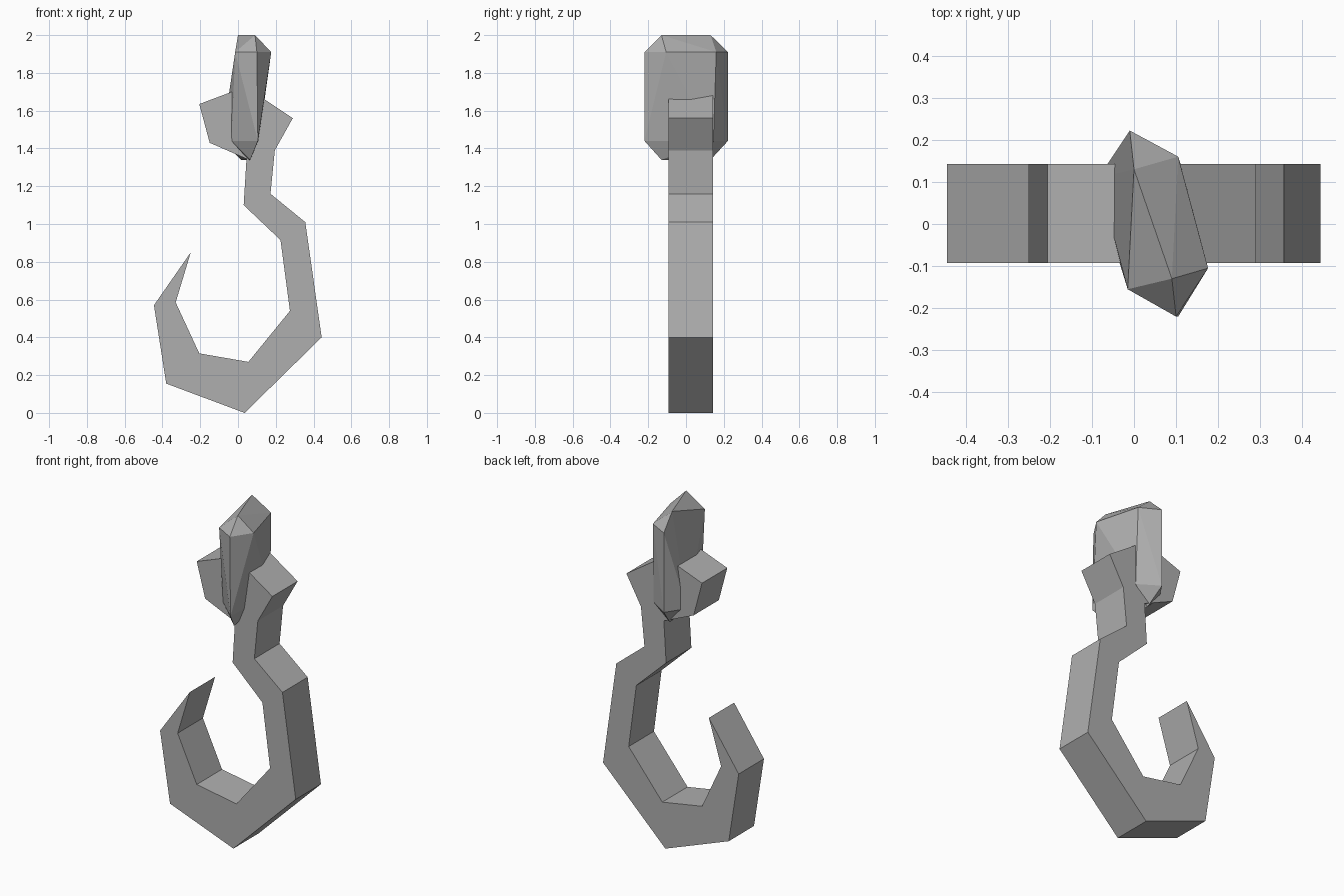
import bpy, bmesh

if "Cube" in bpy.data.objects:
    bpy.data.objects.remove(bpy.data.objects["Cube"])

# Dark grey metal shared by both parts
metal = bpy.data.materials.new("dark_metal")
metal.diffuse_color = (0.43, 0.43, 0.43, 1)
metal.use_nodes = True
metal.node_tree.nodes["Principled BSDF"].inputs["Base Color"].default_value = metal.diffuse_color


def new_object(name, bm):
    bmesh.ops.recalc_face_normals(bm, faces=bm.faces[:])
    mesh = bpy.data.meshes.new(name)
    bm.to_mesh(mesh)
    bm.free()
    mesh.materials.append(metal)
    obj = bpy.data.objects.new(name, mesh)
    bpy.context.collection.objects.link(obj)
    return obj


def extruded_profile(name, points, y0, y1):
    bm = bmesh.new()
    face = bm.faces.new([bm.verts.new((x, y0, z)) for x, z in points])
    ext = bmesh.ops.extrude_face_region(bm, geom=[face], use_keep_orig=True)
    moved = [g for g in ext["geom"] if isinstance(g, bmesh.types.BMVert)]
    bmesh.ops.translate(bm, verts=moved, vec=(0, y1 - y0, 0))
    return new_object(name, bm)


def faceted_lump(name, rings):
    # convex solid through stacked rings of (height, [(x, y), ...])
    bm = bmesh.new()
    for z, ring in rings:
        for x, y in ring:
            bm.verts.new((x, y, z))
    bmesh.ops.convex_hull(bm, input=bm.verts[:])
    bmesh.ops.dissolve_limit(bm, angle_limit=0.02, verts=bm.verts[:], edges=bm.edges[:])
    return new_object(name, bm)


# Hook with bent shank and flared eye
extruded_profile("hook", [
    (-0.25, 0.85), (-0.445, 0.57), (-0.38, 0.155), (0.035, 0.0),
    (0.443, 0.40), (0.356, 1.01), (0.172, 1.16), (0.195, 1.39),
    (0.29, 1.56), (0.04, 1.727), (-0.205, 1.635), (-0.15, 1.43),
    (0.045, 1.345), (0.03, 1.10), (0.225, 0.915), (0.275, 0.54),
    (0.055, 0.27), (-0.205, 0.315), (-0.33, 0.585)], -0.093, 0.143)

# Twisted chain link through the eye
faceted_lump("chain_link", [
    (2.0, [(0.0, 0.13), (0.09, -0.13)]),
    (1.91, [(-0.015, -0.155), (0.10, -0.22), (0.176, -0.105),
            (0.105, 0.16), (-0.01, 0.222)]),
    (1.44, [(-0.035, -0.09), (0.105, -0.22), (0.11, 0.145),
            (-0.01, 0.222), (-0.085, 0.11)]),
    (1.34, [(0.065, -0.13), (0.015, 0.13)])])
